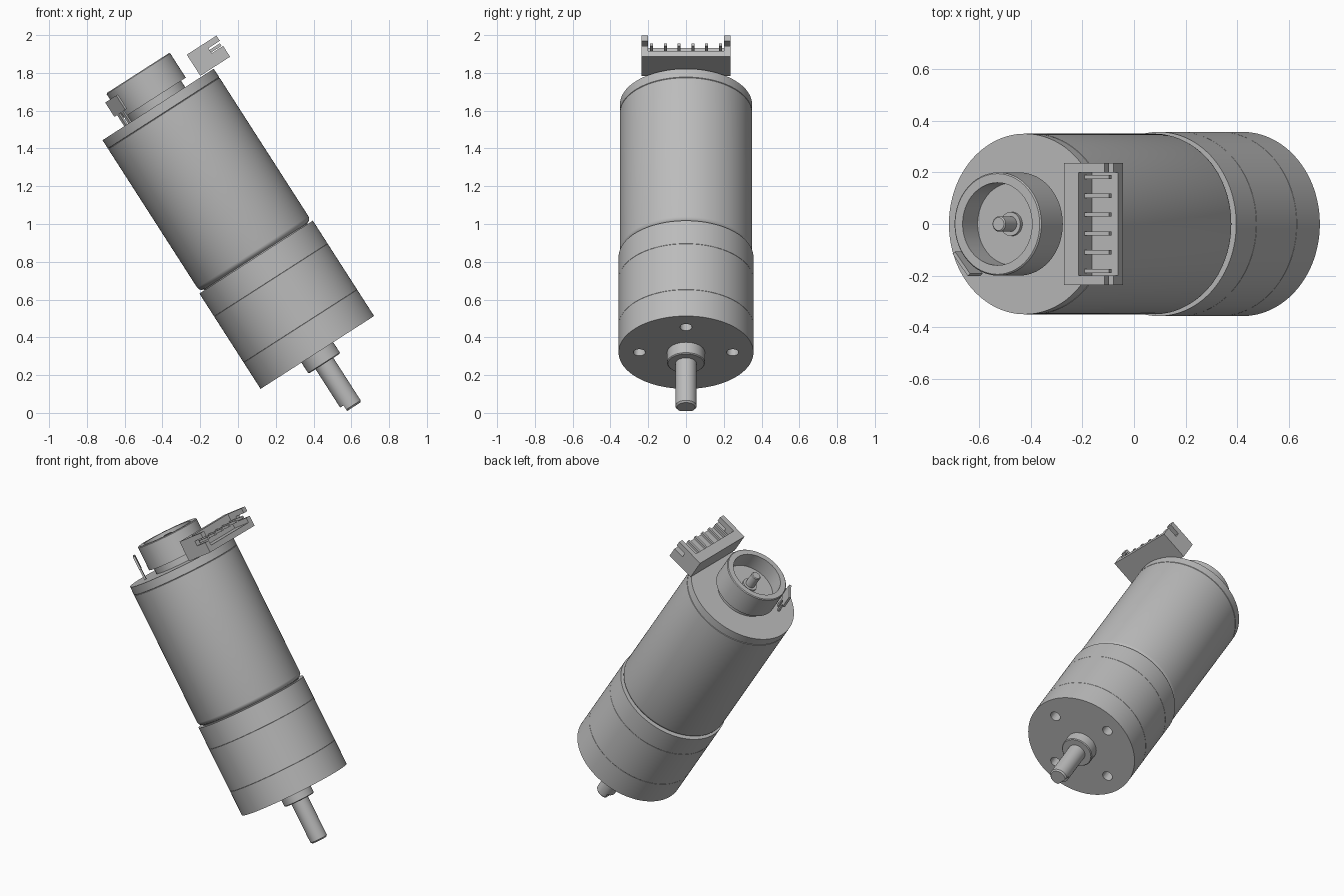
import bpy, bmesh, math
from mathutils import Matrix, Vector

cube = bpy.data.objects.get("Cube")
if cube:
    bpy.data.objects.remove(cube, do_unlink=True)

# The motor is modelled upright on its shaft axis, then tilted as a whole
TILT = Matrix.Translation((0.42, 0, 0.32)) @ Matrix.Rotation(math.radians(-32.7), 4, 'Y')

metal = bpy.data.materials.new("grey_metal")
metal.use_nodes = True
GREY = (0.5, 0.5, 0.5, 1)
metal.diffuse_color = GREY
metal.node_tree.nodes["Principled BSDF"].inputs["Base Color"].default_value = GREY


def finish(name, bm):
    bmesh.ops.remove_doubles(bm, verts=bm.verts, dist=0.0001)
    bmesh.ops.recalc_face_normals(bm, faces=bm.faces)
    mesh = bpy.data.meshes.new(name)
    bm.to_mesh(mesh)
    bm.free()
    mesh.materials.append(metal)
    ob = bpy.data.objects.new(name, mesh)
    bpy.context.collection.objects.link(ob)
    ob.matrix_world = TILT
    return ob


def smooth(ob):
    bpy.ops.object.select_all(action='DESELECT')
    ob.select_set(True)
    bpy.context.view_layer.objects.active = ob
    bpy.ops.object.shade_smooth_by_angle(angle=math.radians(30))


def revolve(name, profile, steps=96):
    """Spin (radius, height) points about the motor axis."""
    bm = bmesh.new()
    vs = [bm.verts.new((r, 0, h)) for r, h in profile]
    es = [bm.edges.new(p) for p in zip(vs, vs[1:])]
    bmesh.ops.spin(bm, geom=vs + es, cent=(0, 0, 0), axis=(0, 0, 1),
                   angle=math.tau, steps=steps)
    ob = finish(name, bm)
    smooth(ob)
    return ob


def box(bm, lo, hi):
    lo, hi = Vector(lo), Vector(hi)
    bmesh.ops.create_cube(bm, size=1, matrix=Matrix.Translation((lo + hi) / 2)
                          @ Matrix.Diagonal((*(hi - lo), 1)))


def box_object(name, lo, hi):
    bm = bmesh.new()
    box(bm, lo, hi)
    return finish(name, bm)


# Gearbox housing with two hairline seams between its stages
R = 0.357
profile = [(0, 0), (R, 0)]
for seam in (0.166, 0.455):
    profile += [(R, seam - 0.001), (R - 0.001, seam), (R, seam + 0.001)]
gearbox = revolve("gearbox_housing", profile + [(R, 0.6), (0, 0.6)], 128)

# Four mounting holes in the front plate
bm = bmesh.new()
for i in range(4):
    spot = Matrix.Rotation(i * math.pi / 2, 4, 'Z') @ Matrix.Translation((0.247, 0, 0))
    bmesh.ops.create_cone(bm, cap_ends=True, segments=32, radius1=0.032,
                          radius2=0.032, depth=0.24, matrix=spot)
cutter = finish("hole_cutter", bm)
cutter.hide_render = True
cut = gearbox.modifiers.new("holes", 'BOOLEAN')
cut.operation = 'DIFFERENCE'
cut.solver = 'EXACT'
cut.object = cutter
bpy.context.view_layer.update()
bpy.context.view_layer.objects.active = gearbox
bpy.ops.object.modifier_apply(modifier="holes")
bpy.data.objects.remove(cutter, do_unlink=True)
smooth(gearbox)

# Motor can with rounded lower rim, and the rear cap above a thin groove
revolve("motor_can", [(0, 0.595), (0.325, 0.595), (0.325, 0.605), (0.338, 0.61),
                      (0.347, 0.62), (0.35, 0.632), (0.35, 1.503), (0.346, 1.505),
                      (0, 1.505)], 128)
revolve("rear_cap", [(0, 1.505), (0.346, 1.505), (0.35, 1.508),
                     (0.35, 1.56), (0, 1.56)], 128)

# Output boss and shaft with a flat at the tip
revolve("output_boss", [(0, 0.01), (0.1, 0.01), (0.1, -0.065), (0.095, -0.07), (0, -0.07)], 64)
shaft = revolve("output_shaft", [(0, -0.06), (0.056, -0.06), (0.056, -0.31), (0.056, -0.311),
                                 (0.056, -0.337), (0.048, -0.346), (0, -0.346)], 64)
for v in shaft.data.vertices:
    if v.co.z < -0.3105:
        v.co.x = max(v.co.x, -0.035)
smooth(shaft)

# Rear bearing cup: narrow neck, open cup, centre boss and rear shaft
revolve("cup_neck", [(0, 1.555), (0.17, 1.555), (0.17, 1.605), (0, 1.605)])
revolve("bearing_cup", [(0, 1.6), (0.2, 1.6), (0.2, 1.753), (0.195, 1.758), (0.16, 1.758),
                        (0.16, 1.65), (0, 1.65)])
revolve("rear_boss", [(0, 1.645), (0.046, 1.645), (0.046, 1.665), (0, 1.665)], 48)
revolve("rear_shaft", [(0, 1.66), (0.03, 1.66), (0.03, 1.745), (0.025, 1.75), (0, 1.75)], 48)

# Solder terminal: a tangential tab on two thin legs
bm = bmesh.new()
box(bm, (-0.007, -0.055, 1.63), (0.007, 0.055, 1.72))
for y in (-0.02, 0.02):
    box(bm, (-0.006, y - 0.009, 1.555), (0.006, y + 0.009, 1.635))
bmesh.ops.transform(bm, verts=bm.verts, matrix=Matrix.Rotation(math.radians(219), 4, 'Z')
                    @ Matrix.Translation((0.245, 0, 0)))
finish("solder_terminal", bm)

# Connector: floor, back wall, notched end walls and a row of pins
box_object("connector_floor", (0.27, -0.236, 1.567), (0.457, 0.236, 1.603))
box_object("connector_back", (0.27, -0.236, 1.567), (0.336, 0.236, 1.7))
side = [(0.27, 1.567), (0.457, 1.567), (0.457, 1.635), (0.385, 1.635),
        (0.385, 1.667), (0.457, 1.667), (0.457, 1.7), (0.27, 1.7)]
for label, s in (("left", 1), ("right", -1)):
    bm = bmesh.new()
    face = bm.faces.new([bm.verts.new((x, s * 0.2, z)) for x, z in side])
    wall = bmesh.ops.extrude_face_region(bm, geom=[face])["geom"]
    bmesh.ops.translate(bm, vec=(0, s * 0.036, 0),
                        verts=[g for g in wall if isinstance(g, bmesh.types.BMVert)])
    finish("connector_end_" + label, bm)
for i in range(6):
    y = (i - 2.5) * 0.073
    box_object(f"connector_pin_{i + 1}", (0.33, y - 0.008, 1.64), (0.45, y + 0.008, 1.656))
